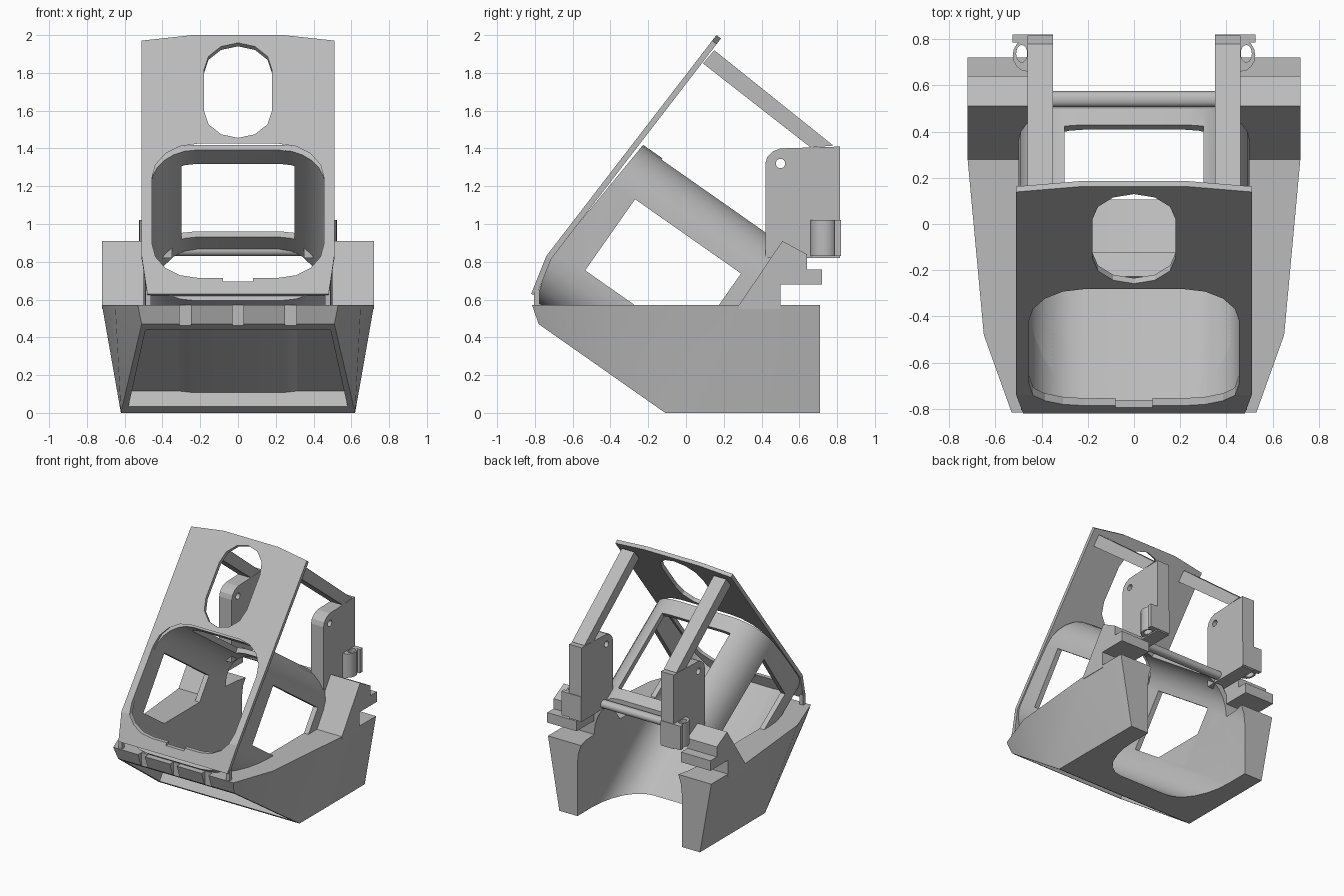
import bpy, bmesh, math
from mathutils import Vector as V

if "Cube" in bpy.data.objects:
    bpy.data.objects.remove(bpy.data.objects["Cube"])

grey = bpy.data.materials.new("plain grey")
grey.use_nodes = True
COLOUR = (0.5, 0.5, 0.5, 1)
grey.diffuse_color = COLOUR
grey.node_tree.nodes["Principled BSDF"].inputs["Base Color"].default_value = COLOUR

X, Y, Z = V((1, 0, 0)), V((0, 1, 0)), V((0, 0, 1))
O = V((0, 0, 0))


def finish(name, bm):
    bmesh.ops.recalc_face_normals(bm, faces=bm.faces)
    mesh = bpy.data.meshes.new(name)
    bm.to_mesh(mesh)
    bm.free()
    mesh.materials.append(grey)
    ob = bpy.data.objects.new(name, mesh)
    bpy.context.collection.objects.link(ob)
    return ob


def prism(name, outline, origin, u, v, near, far):
    """Outline in the u-v plane, extruded along u x v; near may depend on v."""
    bm = bmesh.new()
    w = u.cross(v)
    rings = []
    for d in (near, far):
        rings.append([bm.verts.new(origin + u * a + v * b + w * (d(b) if callable(d) else d))
                      for a, b in outline])
    n = len(outline)
    for i in range(n):
        j = (i + 1) % n
        bm.faces.new((rings[0][i], rings[0][j], rings[1][j], rings[1][i]))
    bm.faces.new(rings[0])
    bm.faces.new(rings[1])
    return finish(name, bm)


def rect(x0, x1, y0, y1):
    return [(x0, y0), (x1, y0), (x1, y1), (x0, y1)]


def rounded(x0, x1, y0, y1, rx, ry, steps=4):
    pts = []
    centres = ((x1 - rx, y1 - ry), (x0 + rx, y1 - ry), (x0 + rx, y0 + ry), (x1 - rx, y0 + ry))
    for k, (cx, cy) in enumerate(centres):
        for i in range(steps + 1):
            t = math.pi / 2 * (k + i / steps)
            pts.append((cx + rx * math.cos(t), cy + ry * math.sin(t)))
    return pts


def box(name, x0, x1, y0, y1, z0, z1):
    return prism(name, rect(x0, x1, y0, y1), O, X, Y, z0, z1)


def cut(ob, cutter, op='DIFFERENCE', keep=False):
    m = ob.modifiers.new("cut", 'BOOLEAN')
    m.operation, m.solver, m.object = op, 'EXACT', cutter
    bpy.context.view_layer.objects.active = ob
    bpy.ops.object.modifier_apply(modifier=m.name)
    if not keep:
        bpy.data.objects.remove(cutter)


def smooth(ob):
    bpy.ops.object.select_all(action='DESELECT')
    ob.select_set(True)
    bpy.context.view_layer.objects.active = ob
    bpy.ops.object.shade_smooth_by_angle(angle=math.radians(28))


# Sloping frame shared by the tube and the front of the base
AXIS = V((0, 0.82, -0.575)).normalized()
UP = V((0, 0.575, 0.82)).normalized()
FRONT = V((0, -0.8, 0.636))

bore = prism("bore_cutter", rounded(-0.46, 0.46, 0, 0.935, 0.24, 0.24, 6), FRONT, X, UP, 0.3, -2)

# Base: tapered wedge block
bm = bmesh.new()
for s in (-1, 1):
    for x, y, z in ((0.72, 0.71, 0.57), (0.72, 0.28, 0.57), (0.65, -0.48, 0.57),
                    (0.53, -0.815, 0.57), (0.51, -0.78, 0.47), (0.62, -0.11, 0), (0.62, 0.71, 0)):
        bm.verts.new((s * x, y, z))
bmesh.ops.convex_hull(bm, input=bm.verts)
bmesh.ops.dissolve_limit(bm, angle_limit=0.01, verts=bm.verts, edges=bm.edges)
base = finish("base", bm)
cut(base, bore, keep=True)

# Recessed front face, drain hole and clip slots
recess = prism("recess_cutter", [(-0.58, 0.06), (0.58, 0.06), (0.49, 0.765), (-0.49, 0.765)],
               V((0, -0.11, 0)), X, -AXIS, 0.035, -0.1)
cut(base, recess)
cut(base, prism("hole_cutter", rounded(-0.095, 0.095, 0.47, 0.66, 0.095, 0.095),
                V((0, -0.11, 0)), X, -AXIS, 0.3, -0.1))
for x in (-0.28, 0, 0.28):
    cut(base, box("slot_cutter", x - 0.03, x + 0.03, -0.9, -0.77, 0.42, 0.7))
smooth(base)

# Towers with the hinge tab at the back
tower_side = [(0.28, 0.57), (0.28, 0.55), (0.5, 0.55), (0.5, 0.68), (0.72, 0.68), (0.72, 0.76),
              (0.64, 0.76), (0.64, 0.84), (0.51, 0.91)]
for s, side in ((1, "left"), (-1, "right")):
    tower = prism(side + "_tower", tower_side, O, Y, Z, s * 0.46, s * 0.72)

# Tube: hollow rounded sleeve with windows, running down into the base
def tube_front(n):
    return 0.06 * min((0.97 - n) / 0.776, max(n, 0) / 0.194) - 0.02


tube = prism("tube", rounded(-0.5, 0.5, -0.035, 0.97, 0.26, 0.26, 6), FRONT, X, UP, tube_front, -1.8)
cut(tube, box("clip", -1, 1, -1, 0.5, 0.05, 2), 'INTERSECT')
cut(tube, bore)
cut(tube, prism("side_window", rect(-0.7, 0.7, 0.25, 0.71), FRONT, X, UP, -0.15, -0.835))
cut(tube, prism("top_window", rect(-0.3, 0.3, 0.8, 1.1), FRONT, X, UP, -0.145, -0.82))
smooth(tube)

# Front panel: tall plate, bent lower lip, opening and oval hole
BEND = V((0, -0.74, 0.83))
RISE = V((0, 0.61, 0.792)).normalized()
LIP = V((0, 0.08, 0.2)).normalized()
panel = prism("front_panel", [(-0.51, 0), (0.51, 0), (0.51, 1.44), (0.24, 1.477), (-0.24, 1.477),
                              (-0.51, 1.44)], BEND, X, RISE, 0, -0.03)
cut(panel, prism("oval", rounded(-0.18, 0.18, 0.79, 1.425, 0.18, 0.18, 3), BEND, X, RISE, 0.1, -0.1))
lip = prism("panel_lip", [(-0.48, 0), (0.48, 0), (0.51, 0.215), (-0.51, 0.215)],
            BEND - LIP * 0.215, X, LIP, 0, -0.03)
for part in (panel, lip):
    cut(part, prism("opening", rounded(-0.455, 0.455, 0.715, 1.425, 0.24, 0.18), O, X, Z, -1, 1))
cut(lip, box("notch", -0.08, 0.08, -1, -0.6, 0.695, 0.8))

# Mirrored parts: lip posts, struts, brackets and hinge lugs
strut_side = [(0.15, 1.92), (0.09, 1.85), (0.66, 1.405), (0.78, 1.415)]
bracket_side = [(0.42, 0.82), (0.815, 0.82), (0.815, 1.41), (0.5, 1.40), (0.46, 1.385),
                (0.43, 1.355), (0.42, 1.32)]
for s, side in ((1, "left"), (-1, "right")):
    box(side + "_lip_post", s * 0.46, s * 0.49, -0.805, -0.775, 0.56, 0.65)
    prism(side + "_strut", strut_side, O, Y, Z, s * 0.35, s * 0.46)
    bracket = prism(side + "_bracket", bracket_side, O, Y, Z, s * 0.35, s * 0.46)
    cut(bracket, prism("pin_hole", rounded(0.475, 0.525, 1.295, 1.345, 0.025, 0.025),
                       O, Y, Z, -1, 1))
    lug_outline = rounded(0.40, 0.525, 0.66, 0.80, 0.062, 0.07)
    lug = prism(side + "_hinge_lug", [(s * a, b) for a, b in lug_outline], O, X, Y, 0.83, 1.02)
    hole = rounded(0.462, 0.51, 0.70, 0.775, 0.024, 0.037)
    cut(lug, prism("lug_hole", [(s * a, b) for a, b in hole], O, X, Y, 0, 2))
    smooth(lug)
    box(side + "_lug_flange", s * 0.35, s * 0.525, 0.785, 0.82, 0.83, 1.02)

# Cross bar joining the brackets
smooth(prism("cross_bar", rounded(0.505, 0.575, 0.83, 0.89, 0.03, 0.028), O, Y, Z, -0.37, 0.37))
